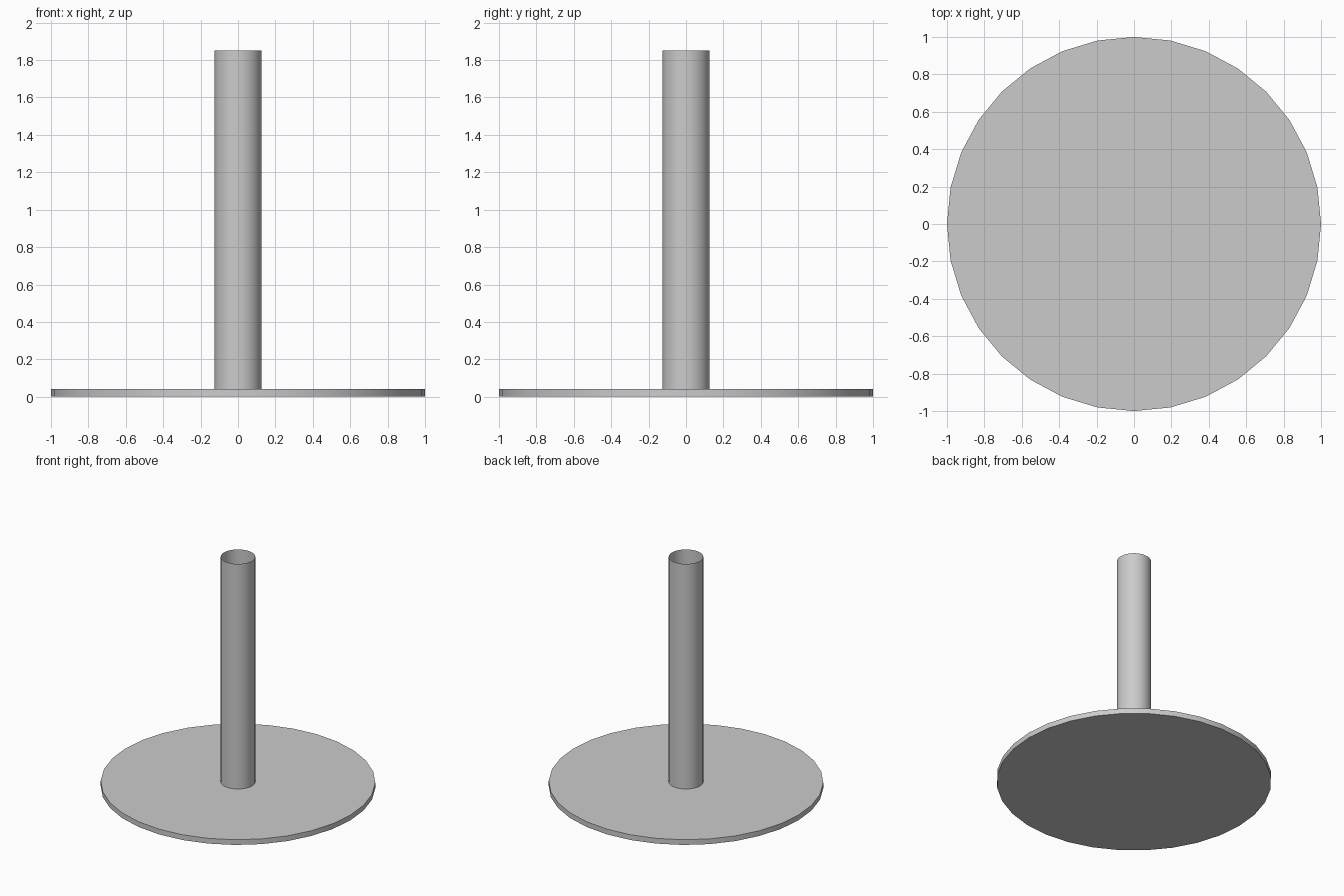
import bpy
import math

if "Cube" in bpy.data.objects:
    bpy.data.objects.remove(bpy.data.objects["Cube"])


def cylinder(name, radius, z0, z1, sides, caps):
    bpy.ops.mesh.primitive_cylinder_add(
        vertices=sides, radius=radius, depth=z1 - z0,
        end_fill_type=caps, location=(0, 0, (z0 + z1) / 2))
    obj = bpy.context.object
    obj.name = name
    bpy.ops.object.shade_smooth_by_angle(angle=math.radians(30))
    return obj


# Flat round base plate
cylinder("base_plate", 1.0, 0.0, 0.042, 32, 'NGON')

# Thin-walled pole, open at the top
cylinder("hollow_pole", 0.126, 0.042, 1.85, 32, 'NOTHING')
